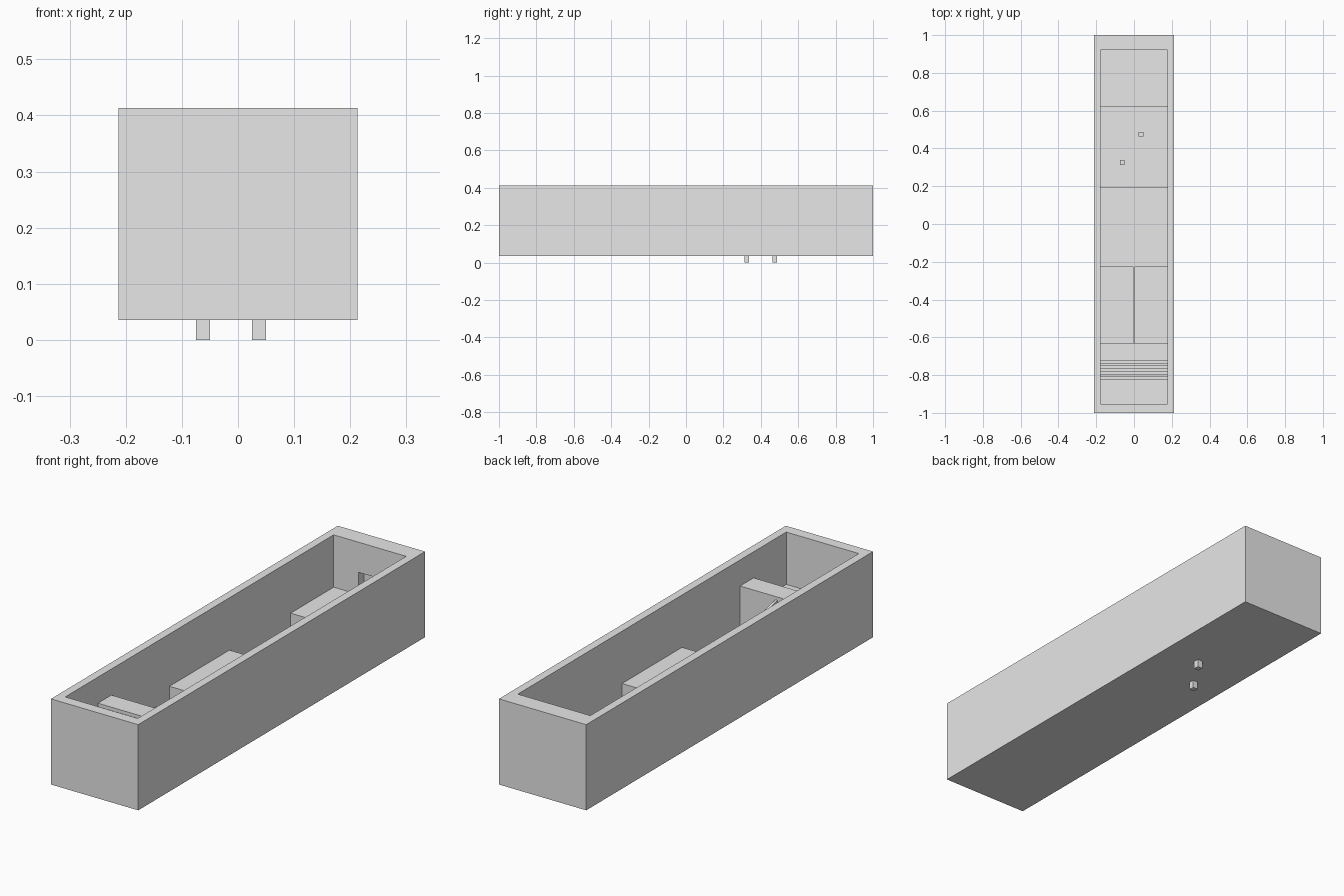
import bpy, bmesh
from mathutils import Vector

if "Cube" in bpy.data.objects:
    bpy.data.objects.remove(bpy.data.objects["Cube"])

grey = bpy.data.materials.new("plain grey")
grey.diffuse_color = (0.8, 0.8, 0.8, 1)
grey.use_nodes = True
grey.node_tree.nodes["Principled BSDF"].inputs["Base Color"].default_value = grey.diffuse_color


def prism(name, profile, x0, x1):
    """Extrude a closed (y, z) side profile along x."""
    bm = bmesh.new()
    face = bm.faces.new([bm.verts.new((x0, y, z)) for y, z in profile])
    ext = bmesh.ops.extrude_face_region(bm, geom=[face])
    verts = [g for g in ext["geom"] if isinstance(g, bmesh.types.BMVert)]
    bmesh.ops.translate(bm, verts=verts, vec=Vector((x1 - x0, 0, 0)))
    bmesh.ops.recalc_face_normals(bm, faces=bm.faces)
    mesh = bpy.data.meshes.new(name)
    bm.to_mesh(mesh)
    bm.free()
    mesh.materials.append(grey)
    ob = bpy.data.objects.new(name, mesh)
    bpy.context.collection.objects.link(ob)
    return ob


def box(name, x0, x1, y0, y1, z0, z1):
    return prism(name, [(y0, z0), (y1, z0), (y1, z1), (y0, z1)], x0, x1)


def carve(target, cutter):
    mod = target.modifiers.new("carve", "BOOLEAN")
    mod.operation = "DIFFERENCE"
    mod.solver = "EXACT"
    mod.object = cutter
    cutter.hide_render = True
    bpy.context.view_layer.objects.active = target
    bpy.ops.object.modifier_apply(modifier=mod.name)
    bpy.data.objects.remove(cutter)


WALL_TOP, WALK, LEDGE, PIT = 0.413, 0.182, 0.298, 0.07
INNER = 0.177

# outer block of the corridor
corridor = box("corridor_shell", -0.213, 0.213, -1, 1, 0.035, WALL_TOP)

# terrain profile: entry floor, stairs, ledge, pit, platform, pit, end floor
terrain = [(-0.952, WALK)]
STEPS = 8
for i in range(STEPS):
    y = -0.825 + i * (0.101 / (STEPS - 1))
    for k in (i, i + 1):
        terrain.append((y, WALK + (LEDGE - WALK) * k / STEPS))
terrain += [(-0.63, LEDGE), (-0.63, PIT), (-0.225, PIT), (-0.225, WALK),
            (0.193, WALK), (0.193, PIT), (0.62, PIT), (0.62, WALK), (0.92, WALK)]
carve(corridor, prism("cavity_cutter", terrain + [(0.92, 0.6), (-0.952, 0.6)], -INNER, INNER))

# doorway recess in the back wall
carve(corridor, box("door_cutter", -0.056, 0.056, 0.9, 0.96, WALK, 0.28))

# thin sloping beam across the first pit
prism("balance_beam", [(-0.632, 0.272), (-0.22, 0.174), (-0.22, 0.184), (-0.632, 0.284)],
      -0.005, 0.005)

# stepping posts in the second pit, poking out under the floor
for i, (x, y) in enumerate([(0.0375, 0.475), (-0.0625, 0.325)]):
    box(f"stepping_post_{i + 1}", x - 0.0125, x + 0.0125, y - 0.0125, y + 0.0125, 0, WALK)
